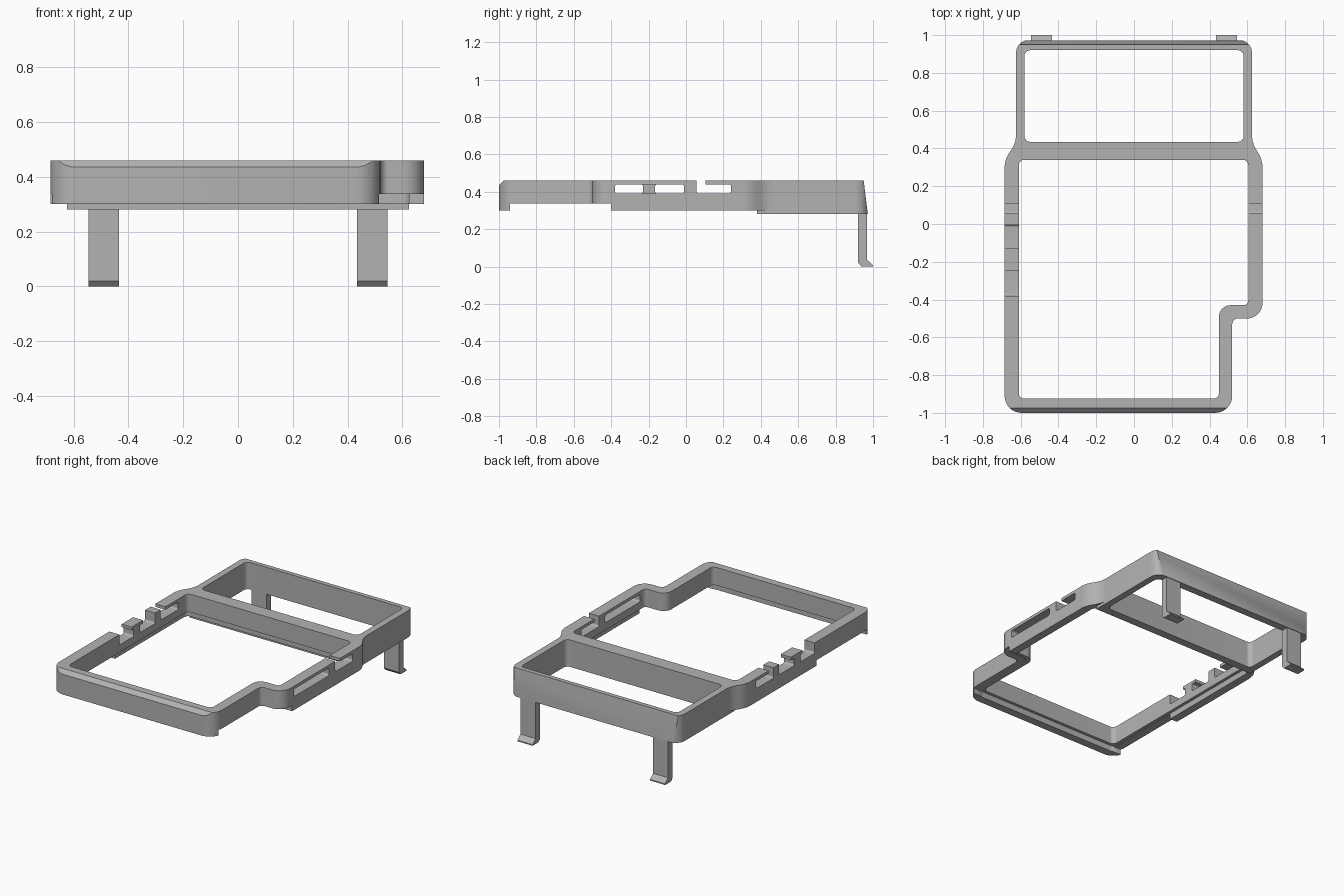
import bpy, bmesh, math
from mathutils import Vector

cube = bpy.data.objects.get("Cube")
if cube:
    bpy.data.objects.remove(cube, do_unlink=True)

grey = bpy.data.materials.new("plain grey")
grey.use_nodes = True
grey.diffuse_color = (0.45, 0.45, 0.45, 1)
grey.node_tree.nodes["Principled BSDF"].inputs["Base Color"].default_value = (0.45, 0.45, 0.45, 1)


def rounded(points, steps=8):
    """Fillet each (u, v, radius) corner of a closed outline."""
    result = []
    count = len(points)
    for i, (u, v, radius) in enumerate(points):
        corner = Vector((u, v))
        if radius == 0:
            result.append(corner)
            continue
        a = (Vector(points[i - 1][:2]) - corner).normalized()
        b = (Vector(points[(i + 1) % count][:2]) - corner).normalized()
        half = a.angle(b) / 2
        centre = corner + (a + b).normalized() * radius / math.sin(half)
        start = corner + a * radius / math.tan(half) - centre
        end = corner + b * radius / math.tan(half) - centre
        sweep = start.angle(end)
        for k in range(steps + 1):
            t = k / steps
            result.append(centre + (start * math.sin((1 - t) * sweep)
                                    + end * math.sin(t * sweep)) / math.sin(sweep))
    return result


def box_outline(u0, u1, v0, v1, r=0):
    return [(u0, v0, r), (u1, v0, r), (u1, v1, r), (u0, v1, r)]


def prism(name, points, axis, low, high):
    """Extrude an outline along z (points are x, y) or x (points are y, z)."""
    bm = bmesh.new()
    verts = [bm.verts.new((p.x, p.y, low) if axis == "z" else (low, p.x, p.y))
             for p in rounded(points)]
    face = bm.faces.new(verts)
    moved = bmesh.ops.extrude_face_region(bm, geom=[face])["geom"]
    shift = (0, 0, high - low) if axis == "z" else (high - low, 0, 0)
    bmesh.ops.translate(bm, vec=shift, verts=[g for g in moved if isinstance(g, bmesh.types.BMVert)])
    bmesh.ops.recalc_face_normals(bm, faces=bm.faces)
    mesh = bpy.data.meshes.new(name)
    bm.to_mesh(mesh)
    bm.free()
    mesh.materials.append(grey)
    obj = bpy.data.objects.new(name, mesh)
    bpy.context.collection.objects.link(obj)
    return obj


def combine(target, other, operation="DIFFERENCE"):
    """Apply a boolean and drop the helper."""
    mod = target.modifiers.new("boolean", "BOOLEAN")
    mod.operation, mod.solver, mod.object = operation, "EXACT", other
    graph = bpy.context.evaluated_depsgraph_get()
    mesh = bpy.data.meshes.new_from_object(target.evaluated_get(graph))
    target.modifiers.clear()
    target.data = mesh
    bpy.data.objects.remove(other, do_unlink=True)


def cut(target, points, axis, low, high):
    combine(target, prism("cutter", points, axis, low, high))


def smooth(obj):
    bpy.ops.object.select_all(action="DESELECT")
    obj.select_set(True)
    bpy.context.view_layer.objects.active = obj
    bpy.ops.object.shade_smooth_by_angle(angle=math.radians(30))


# Outer body with the stepped front corner and narrower rear
outer = [(-0.685, -1, 0.09), (0.52, -1, 0.09), (0.52, -0.5, 0.03), (0.68, -0.5, 0.08),
         (0.68, 0.34, 0.14), (0.625, 0.43, 0.14), (0.625, 0.975, 0.07),
         (-0.625, 0.975, 0.07), (-0.625, 0.43, 0.14), (-0.685, 0.34, 0.14)]
frame = prism("frame", outer, "z", 0.30, 0.46)

# Rear section hangs slightly lower
skirt = prism("skirt", [(-0.625, 0.38, 0), (0.625, 0.38, 0), (0.625, 0.975, 0.07),
                        (-0.625, 0.975, 0.07)], "z", 0.28, 0.33)
combine(frame, skirt, "UNION")


# Front opening, and a wider recess under it
def opening(grow):
    left, right, front, back = -0.61 - grow, 0.605 + grow, -0.925 - grow, 0.34 + grow
    return [(left, front, 0.03), (0.45 + grow, front, 0.03), (0.45 + grow, -0.43 - grow, 0.06),
            (right, -0.43 - grow, 0.025), (right, back, 0.03), (left, back, 0.03)]


cut(frame, opening(0), "z", 0.2, 0.6)
cut(frame, opening(0.02), "z", 0.2, 0.34)

# Rear opening
cut(frame, box_outline(-0.58, 0.58, 0.435, 0.92, 0.03), "z", 0.2, 0.6)

# Raised lower edge along both front sides
cut(frame, box_outline(-0.94, -0.4, 0.2, 0.337), "x", -1, 1)

# Front top bevel and leaning back face
cut(frame, [(-1.05, 0.385, 0), (-0.95, 0.485, 0), (-1.05, 0.485, 0)], "x", -1, 1)
cut(frame, [(0.945, 0.5, 0), (0.977, 0.24, 0), (1.1, 0.24, 0), (1.1, 0.5, 0)], "x", -1, 1)

# Side slots: (start, end, end of the opening at the top)
sides = {(0.56, 0.8): [(-0.38, -0.01, None), (0.055, 0.24, (0.055, 0.105))],
         (-0.8, -0.56): [(-0.38, -0.23, (-0.38, -0.25)), (-0.165, -0.005, (-0.13, -0.005)),
                         (0.055, 0.24, (0.055, 0.105))]}
for (low, high), slots in sides.items():
    for start, end, mouth in slots:
        cut(frame, box_outline(start, end, 0.39, 0.44, 0.012), "x", low, high)
        if mouth:
            cut(frame, box_outline(mouth[0], mouth[1], 0.405, 0.5), "x", low, high)
smooth(frame)

# Rear legs with hooked feet
leg = [(0.92, 0.3, 0), (0.92, 0.02, 0), (0.938, 0, 0), (1, 0, 0), (1, 0.008, 0),
       (0.968, 0.036, 0), (0.968, 0.3, 0)]
for name, x in (("left_leg", 0.49), ("right_leg", -0.49)):
    smooth(prism(name, leg, "x", x - 0.056, x + 0.056))
